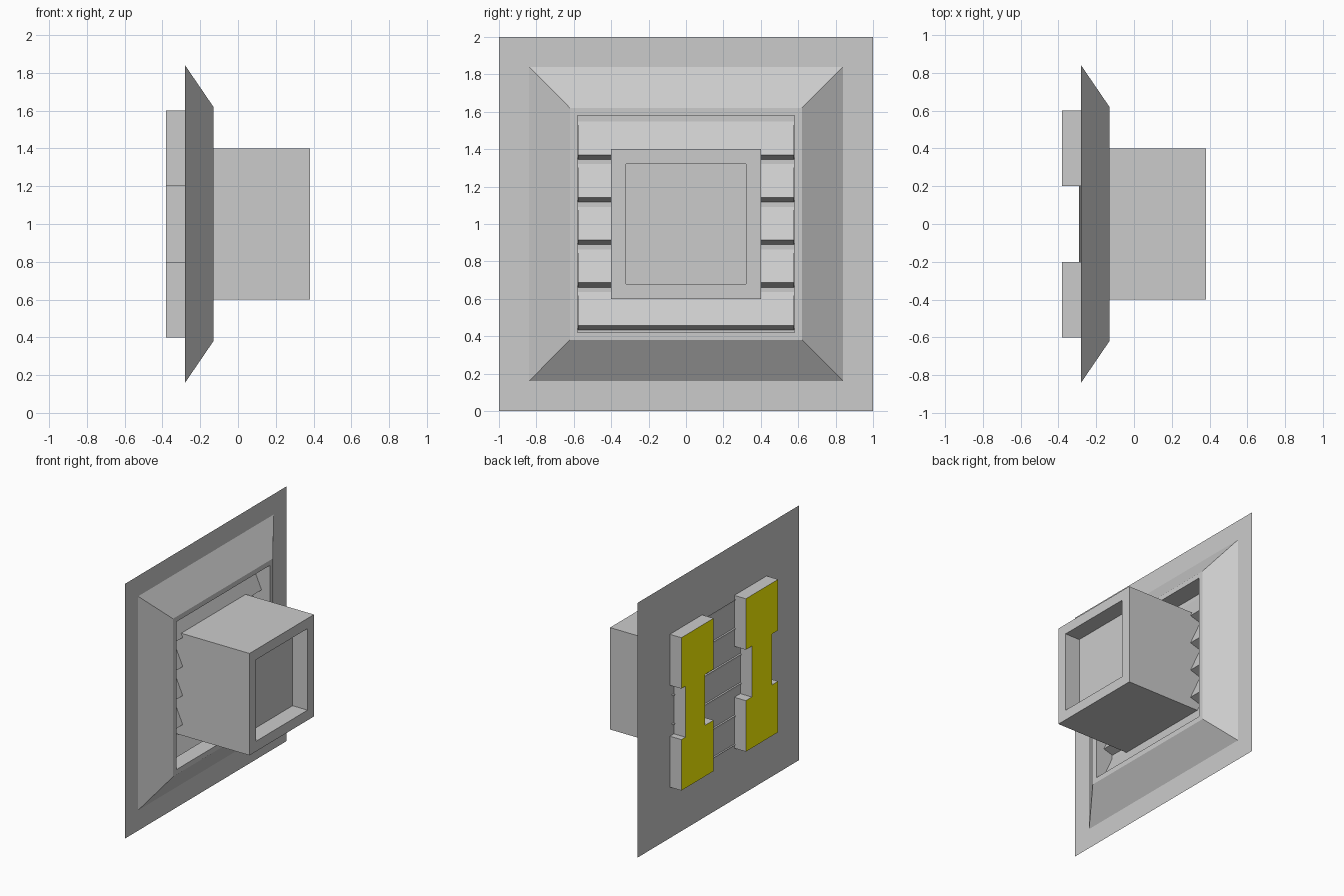
import bpy, bmesh

if "Cube" in bpy.data.objects:
    bpy.data.objects.remove(bpy.data.objects["Cube"])

PLATE_X = -0.28          # plane of the wall plate
MID_Z = 1.0              # height of the centre


def finish(name, bm):
    mesh = bpy.data.meshes.new(name)
    bm.to_mesh(mesh)
    bm.free()
    obj = bpy.data.objects.new(name, mesh)
    bpy.context.collection.objects.link(obj)
    return obj


def square_rings(name, rings, cap=False):
    """Join nested squares (half size, x) facing +x; optionally cap the last."""
    bm = bmesh.new()
    loops = [[bm.verts.new((x, sy * h, MID_Z + sz * h))
              for sy, sz in ((-1, -1), (1, -1), (1, 1), (-1, 1))]
             for h, x in rings]
    for a, b in zip(loops, loops[1:]):
        for i in range(4):
            j = (i + 1) % 4
            bm.faces.new((a[i], a[j], b[j], b[i]))
    if cap:
        bm.faces.new(loops[-1])
    return finish(name, bm)


# Flat wall plate
square_rings("wall_plate", [(1.0, PLATE_X)], cap=True)

# Bevelled square frame with a flat rim and an inner wall
square_rings("bevelled_frame", [(0.84, PLATE_X), (0.62, -0.13),
                                (0.58, -0.13), (0.58, PLATE_X)])

# Central box with a recessed front
square_rings("central_box", [(0.4, PLATE_X), (0.4, 0.38),
                             (0.32, 0.38), (0.32, 0.25)], cap=True)

# Saw-tooth louvres: five slats, valleys just behind the plate
bm = bmesh.new()
pitch = 0.228
profile = []
for i in range(5):
    top = MID_Z + 2.5 * pitch - i * pitch
    profile += [(-0.29, top), (-0.2, top - 0.2)]
profile.append((-0.29, MID_Z - 2.5 * pitch))
pairs = [[bm.verts.new((x, y, z)) for y in (-0.578, 0.578)] for x, z in profile]
for a, b in zip(pairs, pairs[1:]):
    bm.faces.new((b[0], b[1], a[1], a[0]))
finish("louvres", bm)

# Back pads: upright blocks with notched waists and yellow back faces
yellow = bpy.data.materials.new("yellow")
yellow.diffuse_color = (1.0, 0.95, 0.0, 1.0)
yellow.use_nodes = True
yellow.node_tree.nodes["Principled BSDF"].inputs["Base Color"].default_value = yellow.diffuse_color
grey = bpy.data.materials.new("grey")
grey.diffuse_color = (0.8, 0.8, 0.8, 1.0)
grey.use_nodes = True
grey.node_tree.nodes["Principled BSDF"].inputs["Base Color"].default_value = grey.diffuse_color


def back_pad(name, y0, y1, n0, n1):
    outline = [(y0, 0.4), (y1, 0.4), (y1, 0.8), (n1, 0.8), (n1, 1.2), (y1, 1.2),
               (y1, 1.6), (y0, 1.6), (y0, 1.2), (n0, 1.2), (n0, 0.8), (y0, 0.8)]
    bm = bmesh.new()
    base = bm.faces.new([bm.verts.new((PLATE_X, y, z)) for y, z in outline])
    ext = bmesh.ops.extrude_face_region(bm, geom=[base], use_keep_orig=True)
    moved = [g for g in ext["geom"] if isinstance(g, bmesh.types.BMVert)]
    bmesh.ops.translate(bm, verts=moved, vec=(-0.1, 0, 0))
    bmesh.ops.recalc_face_normals(bm, faces=bm.faces)
    for f in bm.faces:
        f.material_index = int(f.calc_center_median().x < -0.37)
    obj = finish(name, bm)
    obj.data.materials.append(grey)
    obj.data.materials.append(yellow)


back_pad("back_pad_left", 0.2, 0.6, 0.31, 0.55)
back_pad("back_pad_right", -0.6, -0.2, -0.525, -0.275)
